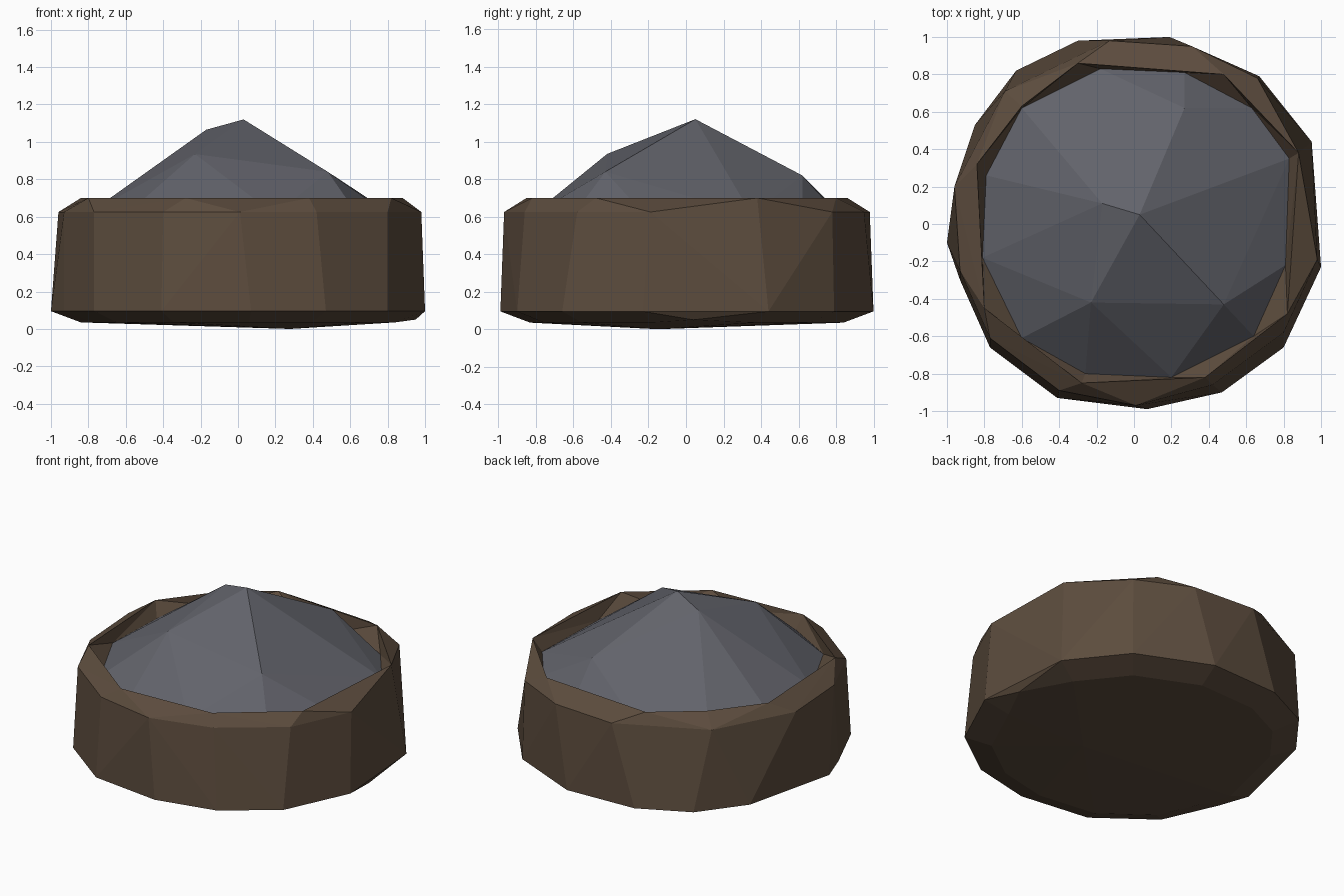
import bpy
import bmesh
from mathutils import Vector

default_cube = bpy.data.objects.get("Cube")
if default_cube:
    bpy.data.objects.remove(default_cube, do_unlink=True)


def make_material(name, colour):
    material = bpy.data.materials.new(name)
    material.use_nodes = True
    material.diffuse_color = (*colour, 1)
    shader = material.node_tree.nodes["Principled BSDF"]
    shader.inputs["Base Color"].default_value = (*colour, 1)
    return material


def ring(outline, height, scale=1.0):
    """Lift a flat outline to a height, optionally shrinking it."""
    return [Vector((x * scale, y * scale, height)) for x, y in outline]


def hull(points):
    """Wrap faceted triangles around the given points."""
    bm = bmesh.new()
    for point in points:
        bm.verts.new(point)
    bmesh.ops.convex_hull(bm, input=bm.verts)
    loose = [v for v in bm.verts if not v.link_faces]
    bmesh.ops.delete(bm, geom=loose, context="VERTS")
    return bm


def delete_faces(bm, rule):
    unwanted = [f for f in bm.faces if rule(f)]
    bmesh.ops.delete(bm, geom=unwanted, context="FACES")


def finish(bm, name, material):
    mesh = bpy.data.meshes.new(name)
    bm.to_mesh(mesh)
    bm.free()
    mesh.materials.append(material)
    part = bpy.data.objects.new(name, mesh)
    bpy.context.scene.collection.objects.link(part)
    return part


brown = make_material("dark brown", (0.107, 0.072, 0.047))
grey = make_material("slate grey", (0.122, 0.125, 0.146))

# Rough outlines, counterclockwise from the front
foot_outline = [(.07, -.99), (.47, -.9), (.8, -.66), (1, -.23), (.95, .44),
                (.67, .79), (.19, 1), (-.3, .98), (-.63, .82), (-.85, .53),
                (-1, -.1), (-.93, -.3), (-.77, -.66), (-.41, -.93)]
shoulder_outline = [(.01, -.97), (.42, -.86), (.8, -.58), (.98, -.19),
                    (.66, .78), (.31, .95), (-.13, .98), (-.69, .71),
                    (-.96, .2), (-.93, -.25), (-.77, -.61), (-.4, -.89)]
rim_outline = [(.38, -.82), (.82, -.48), (.88, .38), (.48, .8), (-.3, .86),
               (-.6, .63), (-.84, .32), (-.8, -.45), (-.28, -.85)]
mound_outline = [(.2, -.82), (.64, -.6), (.81, -.22), (.83, .35), (.63, .62),
                 (.27, .81), (-.18, .83), (-.6, .62), (-.79, .26),
                 (-.81, -.18), (-.6, -.61), (-.26, -.8)]
RIM_HEIGHT = 0.7
MOUND_BASE = 0.61

# Tub shell with a slightly uneven underside and an open top
underside = ring(foot_outline, 0.035, 0.84)
underside += [Vector((.95, .04, .05)), Vector((.28, -.15, 0))]
tub = hull(ring(foot_outline, 0.095) + ring(shoulder_outline, 0.625)
           + ring(rim_outline, RIM_HEIGHT) + underside)
delete_faces(tub, lambda f: all(v.co.z > RIM_HEIGHT - 0.01 for v in f.verts))

# Inner wall dropping from the rim to the edge of the mound
rim_edges = [e for e in tub.edges if e.is_boundary]
inner = [tub.verts.new(p) for p in ring(mound_outline, MOUND_BASE)]
inner_edges = [tub.edges.new((inner[i - 1], inner[i])) for i in range(len(inner))]
bmesh.ops.bridge_loops(tub, edges=rim_edges + inner_edges)
bmesh.ops.recalc_face_normals(tub, faces=tub.faces)
finish(tub, "tub", brown)

# Faceted mound rising to an off-centre peak
peaks = [(.03, .05, 1.12), (-.17, .11, 1.065), (.48, -.43, .84),
         (-.23, -.42, .935), (.27, .62, .82)]
mound = hull(ring(mound_outline, MOUND_BASE) + [Vector(p) for p in peaks])
delete_faces(mound, lambda f: all(v.co.z < MOUND_BASE + 0.01 for v in f.verts))
finish(mound, "mound", grey)
